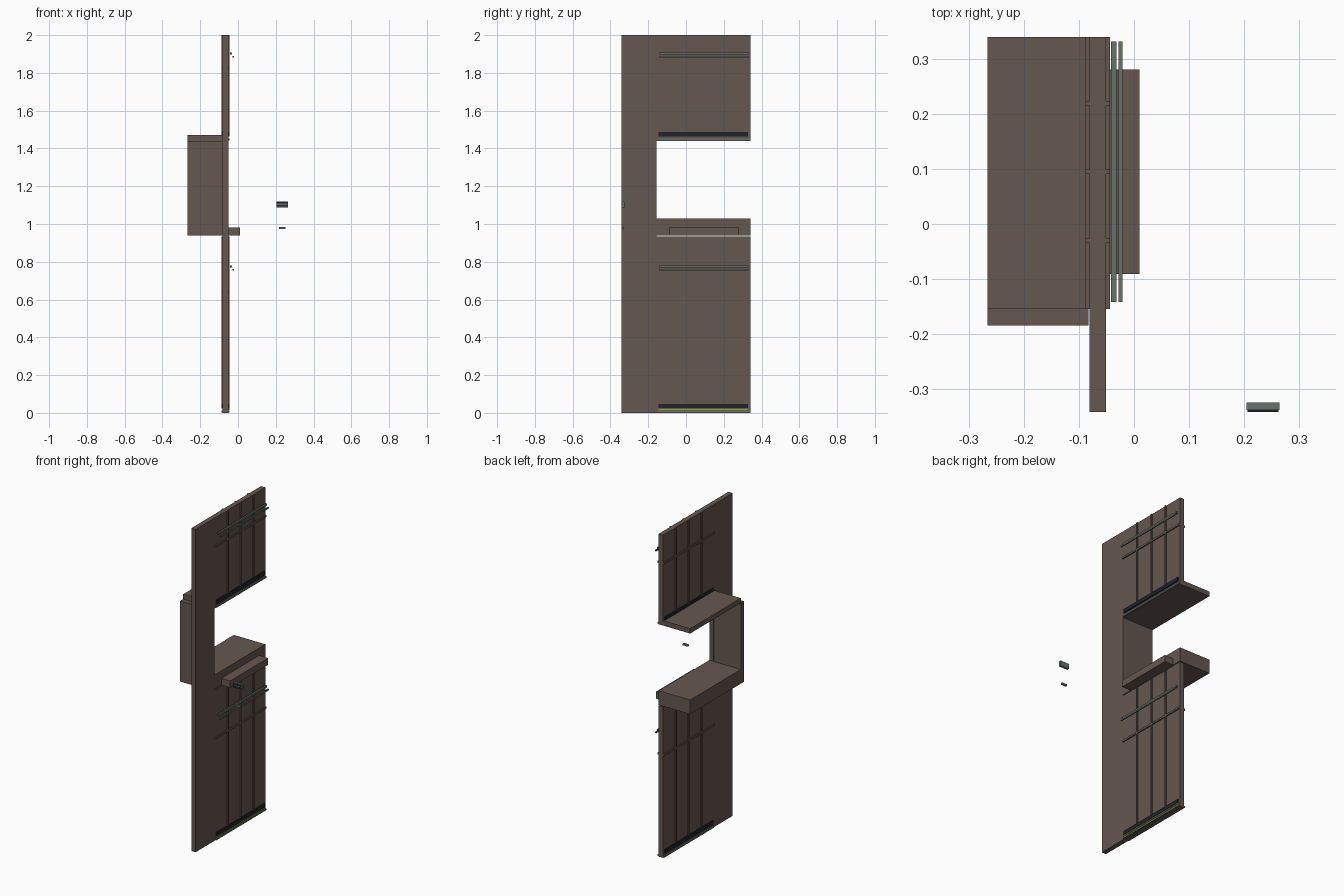
import bpy, bmesh

if "Cube" in bpy.data.objects:
    bpy.data.objects.remove(bpy.data.objects["Cube"])


def material(name, rgb):
    m = bpy.data.materials.new(name)
    m.diffuse_color = (*rgb, 1)
    m.use_nodes = True
    m.node_tree.nodes["Principled BSDF"].inputs["Base Color"].default_value = m.diffuse_color
    return m


BROWN = material("brown panel", (0.13, 0.096, 0.079))
GREY = material("green grey metal", (0.14, 0.17, 0.145))
DARK = material("dark navy", (0.014, 0.016, 0.025))
LIME = material("lime", (0.33, 0.40, 0.03))


def box(name, x, y, z, mat):
    """Axis-aligned box from its (min, max) range on each axis."""
    bm = bmesh.new()
    bmesh.ops.create_cube(bm, size=1)
    for v in bm.verts:
        v.co = [r[0] if c < 0 else r[1] for c, r in zip(v.co, (x, y, z))]
    me = bpy.data.meshes.new(name)
    bm.to_mesh(me)
    bm.free()
    me.materials.append(mat)
    ob = bpy.data.objects.new(name, me)
    bpy.context.collection.objects.link(ob)
    return ob


WALL = (-0.081, -0.051)          # wall thickness
BAY = (-0.155, 0.341)            # width of the opening bay
SIDES = ((-0.088, -0.081), (-0.051, -0.044))   # raised trim on both faces

# Full-height wall and the panels above and below the opening
box("wall_post", WALL, (-0.342, -0.155), (0, 2), BROWN)
box("upper_panel", WALL, BAY, (1.44, 2), BROWN)
box("lower_panel", WALL, BAY, (0, 0.935), BROWN)

# Deep window reveal: head, jamb, sill and the small front ledge
box("head_slab", (-0.267, -0.081), BAY, (1.44, 1.47), BROWN)
box("jamb", (-0.267, -0.083), (-0.185, -0.155), (0.94, 1.44), BROWN)
box("sill", (-0.267, -0.051), BAY, (0.94, 1.028), BROWN)
box("ledge", (-0.051, 0.01), (-0.091, 0.281), (0.94, 0.982), BROWN)

# Trim for each panel: battens, cross rail, skirting strips and handrails
for label, z0, z1, rail, bar in (("upper", 1.44, 2, 1.825, 1.90),
                                 ("lower", 0, 0.935, 0.637, 0.773)):
    for face, side in zip(("back", "front"), SIDES):
        tag = f"{label}_{face}"
        for i, y in enumerate((-0.03, 0.095, 0.22)):
            box(f"{tag}_batten_{i + 1}", side, (y - 0.004, y + 0.004),
                (z0 + 0.048, z1), BROWN)
        box(f"{tag}_cross_rail", side, BAY, (rail - 0.006, rail + 0.006), BROWN)
        box(f"{tag}_skirting", side, (-0.145, 0.328),
            (z0 + 0.024, z0 + 0.048), DARK)
        box(f"{tag}_base_strip", side, (-0.15, 0.341),
            (z0 + 0.002, z0 + 0.012), GREY)
    if label == "lower":
        box("lime_line", SIDES[1], (-0.145, 0.328), (0.016, 0.022), LIME)
    box(f"{label}_handrail_inner", (-0.042, -0.032), (-0.142, 0.332),
        (bar - 0.003, bar + 0.008), GREY)
    box(f"{label}_handrail_outer", (-0.028, -0.021), (-0.142, 0.332),
        (bar - 0.019, bar - 0.010), GREY)

# Small detached switch block with dark stripes, and a smaller one below
box("switch_block", (0.205, 0.265), (-0.339, -0.325), (1.088, 1.12), GREY)
for i, z in enumerate((1.092, 1.108)):
    box(f"switch_stripe_{i + 1}", (0.207, 0.263), (-0.342, -0.339),
        (z, z + 0.009), DARK)
box("small_block", (0.217, 0.252), (-0.337, -0.328), (0.973, 0.985), GREY)
